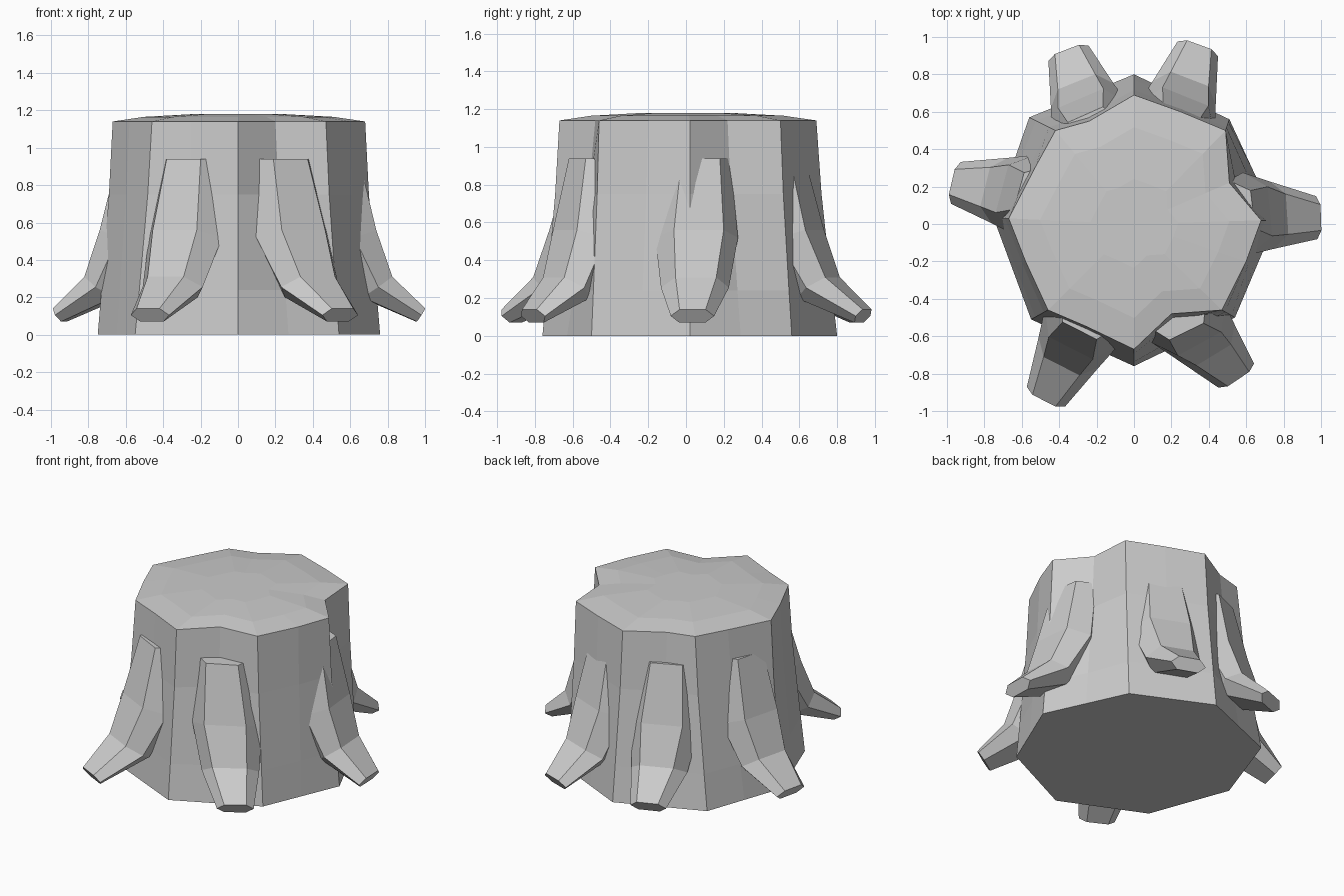
import bpy
import bmesh
from math import radians
from mathutils import Vector, Matrix

default_cube = bpy.data.objects.get("Cube")
if default_cube:
    bpy.data.objects.remove(default_cube, do_unlink=True)


def make_material(name, colour):
    material = bpy.data.materials.new(name)
    material.use_nodes = True
    material.diffuse_color = colour
    material.node_tree.nodes["Principled BSDF"].inputs["Base Color"].default_value = colour
    return material


wood = make_material("plain grey wood", (0.6, 0.6, 0.6, 1))


def loft(name, rings, cap_first=True, cap_last=True):
    """Join equally long rings of points into a closed, flat-shaded shell."""
    bm = bmesh.new()
    loops = [[bm.verts.new(point) for point in ring] for ring in rings]
    count = len(loops[0])
    for lower, upper in zip(loops, loops[1:]):
        for i in range(count):
            j = (i + 1) % count
            bm.faces.new((lower[i], lower[j], upper[j], upper[i]))
    if cap_first:
        bm.faces.new(loops[0][::-1])
    if cap_last:
        bm.faces.new(loops[-1])
    bmesh.ops.recalc_face_normals(bm, faces=bm.faces)
    mesh = bpy.data.meshes.new(name)
    bm.to_mesh(mesh)
    bm.free()
    mesh.materials.append(wood)
    part = bpy.data.objects.new(name, mesh)
    bpy.context.collection.objects.link(part)
    return part


# Trunk outline: eight corners at the ground, a fluted outline at the cut
ground_corners = [Vector(p) for p in (
    (.76, .02), (.51, .56), (0, .8), (-.56, .57),
    (-.75, .03), (-.55, -.51), (0, -.76), (.54, -.5))]
cut_outline = [Vector(p) for p in (
    (.68, .02), (.51, .22), (.49, .5), (.25, .6),
    (0, .69), (-.24, .55), (-.42, .5), (-.53, .3),
    (-.67, .03), (-.58, -.2), (-.46, -.46), (-.25, -.55),
    (0, -.67), (.2, -.48), (.47, -.46), (.6, -.2))]
ground_outline = []
for i, corner in enumerate(ground_corners):
    following = ground_corners[(i + 1) % len(ground_corners)]
    ground_outline += [corner, corner.lerp(following, 0.5)]

CUT_HEIGHT = 1.14


def trunk_ring(height, blend):
    return [g.lerp(c, blend).to_3d() + Vector((0, 0, height))
            for g, c in zip(ground_outline, cut_outline)]


def cut_ring(scale, height):
    return [(c.x * scale, c.y * scale, height) for c in cut_outline]


# Trunk with a slightly domed cut surface
trunk_rings = [trunk_ring(height, blend) for height, blend in
               ((0, 0), (.24, .25), (.75, .75), (CUT_HEIGHT, 1))]
dome_rings = [cut_ring(.75, 1.165), cut_ring(.35, 1.18)]
loft("trunk", trunk_rings + dome_rings)

# Root sections: outer and inner edge as (distance, height), then half width
root_sections = (
    ((.64, .94), (.42, .94), .17),
    ((.73, .56), (.48, .48), .22),
    ((.82, .31), (.66, .20), .18),
    ((1.0, .14), (.955, .07), .115),
)


def make_root(name, base_angle, tip_angle, reach):
    rings = []
    last = len(root_sections) - 1
    for i, (outer, inner, half_width) in enumerate(root_sections):
        t = i / last
        turn = Matrix.Rotation(radians(base_angle + (tip_angle - base_angle) * t), 3, "Z")
        stretch = 1 + (reach - 1) * t
        outer, inner = Vector(outer), Vector(inner)
        middle = outer.lerp(inner, 0.5)
        ring = []
        # Six-sided section with a broad outer face
        for edge, side in ((outer, -.6), (outer, .6), (middle, 1),
                           (inner, .6), (inner, -.6), (middle, -1)):
            point = Vector((edge.x * stretch, side * half_width, edge.y))
            ring.append(turn @ point)
        rings.append(ring)
    loft(name, rings)


# Six roots spread around the trunk
for name, base_angle, tip_angle, reach in (
        ("left_root", 7, 2, 1.0),
        ("back_left_root", 67, 70, 1.02),
        ("back_right_root", 114, 111, 1.0),
        ("right_root", 164, 167, 1.0),
        ("front_right_root", 243, 243, 1.06),
        ("front_left_root", 296, 304, 1.0)):
    make_root(name, base_angle, tip_angle, reach)
